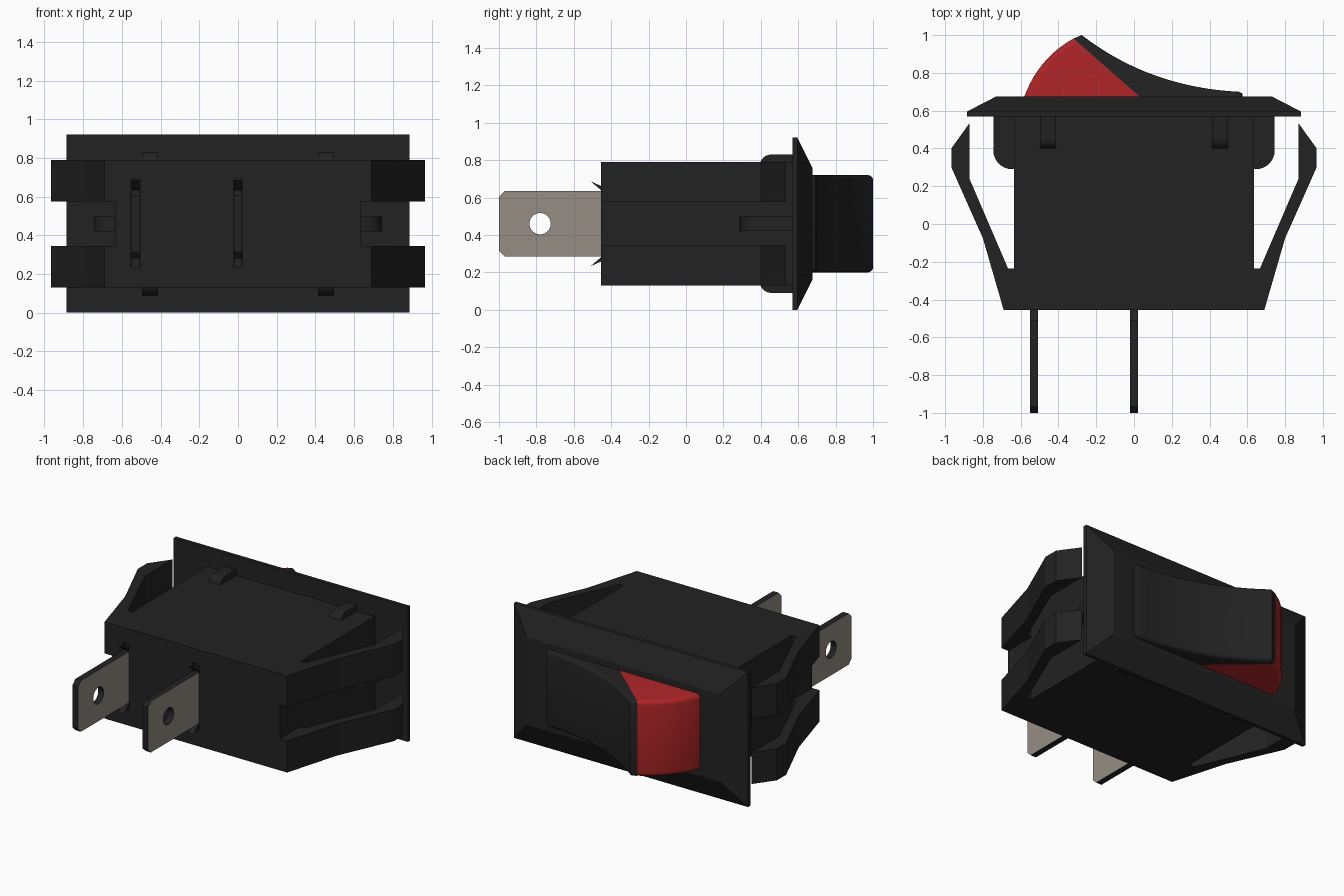
import bpy, bmesh
from math import cos, sin, pi
from mathutils import Vector

if "Cube" in bpy.data.objects:
    bpy.data.objects.remove(bpy.data.objects["Cube"])

ZC = 0.46  # mid height


def material(name, rgb):
    m = bpy.data.materials.new(name)
    m.diffuse_color = (*rgb, 1)
    m.use_nodes = True
    m.node_tree.nodes["Principled BSDF"].inputs["Base Color"].default_value = m.diffuse_color
    return m


BLACK = material("black_plastic", (0.016, 0.016, 0.016))
RED = material("red_plastic", (0.42, 0.018, 0.02))
METAL = material("terminal_metal", (0.30, 0.27, 0.23))


def prism(name, pts, axis, lo, hi, mat=BLACK, round_pts=(), width=0.03):
    """Extrude a profile along x (y,z points) or z (x,y points); round the cap edges along round_pts."""
    place = (lambda p, t: (t, p[0], p[1])) if axis == 'x' else (lambda p, t: (p[0], p[1], t))
    bm = bmesh.new()
    a = [bm.verts.new(place(p, lo)) for p in pts]
    b = [bm.verts.new(place(p, hi)) for p in pts]
    n = len(pts)
    bm.faces.new(a)
    bm.faces.new(b[::-1])
    for i in range(n):
        bm.faces.new((a[i], a[(i + 1) % n], b[(i + 1) % n], b[i]))
    bmesh.ops.recalc_face_normals(bm, faces=bm.faces)
    if round_pts:
        edges = [bm.edges.get((ring[i], ring[i + 1])) for ring in (a, b) for i in round_pts]
        bmesh.ops.bevel(bm, geom=edges, offset=width, segments=4, profile=0.5,
                        affect='EDGES', clamp_overlap=True)
    return finish(name, bm, mat)


def finish(name, bm, mat):
    me = bpy.data.meshes.new(name)
    bm.to_mesh(me)
    bm.free()
    ob = bpy.data.objects.new(name, me)
    bpy.context.collection.objects.link(ob)
    me.materials.append(mat)
    return ob


def activate(ob):
    bpy.ops.object.select_all(action='DESELECT')
    ob.select_set(True)
    bpy.context.view_layer.objects.active = ob


def smooth(ob):
    activate(ob)
    bpy.ops.object.shade_smooth_by_angle(angle=pi / 6)


def cut(ob, cutter):
    cutter.hide_render = True
    mod = ob.modifiers.new("cut", 'BOOLEAN')
    mod.object = cutter
    mod.solver = 'EXACT'
    activate(ob)
    bpy.ops.object.modifier_apply(modifier=mod.name)
    bpy.data.objects.remove(cutter)


def rect(x0, x1, y0, y1):
    return [(x0, y0), (x1, y0), (x1, y1), (x0, y1)]


def arc(cx, cy, r, a0, a1, n):
    return [(cx + r * cos(a0 + (a1 - a0) * i / n), cy + r * sin(a0 + (a1 - a0) * i / n))
            for i in range(n + 1)]


# Housing
body = prism("housing", rect(-0.635, 0.635, -0.455, 0.58), 'z', 0.13, 0.79)

# Bezel plate with sloping edges
bm = bmesh.new()
rings = [[bm.verts.new((sx * hx, y, ZC + sz * hz)) for sx, sz in ((-1, -1), (1, -1), (1, 1), (-1, 1))]
         for hx, hz, y in ((0.885, 0.46, 0.57), (0.885, 0.46, 0.595), (0.73, 0.30, 0.675))]
bm.faces.new(rings[0])
bm.faces.new(rings[-1])
for r0, r1 in zip(rings, rings[1:]):
    for i in range(4):
        bm.faces.new((r0[i], r0[(i + 1) % 4], r1[(i + 1) % 4], r1[i]))
bmesh.ops.recalc_face_normals(bm, faces=bm.faces)
finish("bezel", bm, BLACK)

# Snap arms, two per side, and a rounded locating rib between them
arm = [(0.62, -0.455), (0.69, -0.455), (0.80, -0.075), (0.967, 0.30), (0.967, 0.40),
       (0.87, 0.535), (0.87, 0.237), (0.667, -0.235), (0.62, -0.235)]
rib = [(0.6, 0.58), (0.745, 0.58)] + arc(0.645, 0.39, 0.10, 0, -pi / 2, 8) + [(0.6, 0.29)]
for side, s in (("left", -1), ("right", 1)):
    for level, z0 in (("lower", 0.13), ("upper", 0.575)):
        prism(f"{side}_{level}_snap_arm", [(s * x, y) for x, y in arm], 'z', z0, z0 + 0.215)
    smooth(prism(f"{side}_rib", [(s * x, y) for x, y in rib], 'z', 0.42, 0.50))

# Small rounded bumps on the top and bottom of the housing
bump = [(0.58, 0.30), (0.58, 0.37)] + arc(0.455, 0.31, 0.06, pi / 2, pi, 6) + [(0.395, 0.30)]
for side, s in (("left", -1), ("right", 1)):
    for level, t in (("bottom", -1), ("top", 1)):
        smooth(prism(f"{side}_{level}_bump", [(y, ZC + t * z) for y, z in bump], 'x',
                     s * 0.455 - 0.042, s * 0.455 + 0.042))

# Spade terminals with hole, barbs and slots in the housing
blade = [(-0.40, 0.285), (-0.97, 0.285), (-1.0, 0.315), (-1.0, 0.605), (-0.97, 0.635), (-0.40, 0.635)]
barb = [(-0.42, 0.635), (-0.455, 0.64), (-0.51, 0.687), (-0.455, 0.662), (-0.42, 0.655)]
for side, x in (("outer", -0.529), ("centre", 0.0)):
    cut(body, prism("slot_cutter", [(-0.5, 0.235), (-0.42, 0.235), (-0.42, 0.69), (-0.5, 0.69)],
                    'x', x - 0.024, x + 0.024))
    term = prism(f"{side}_terminal", blade, 'x', x - 0.021, x + 0.021)
    cut(term, prism("hole_cutter", arc(-0.78, ZC, 0.057, 0, 2 * pi * 31 / 32, 31),
                    'x', x - 0.1, x + 0.1))
    term.data.materials.clear()
    term.data.materials.append(BLACK)
    term.data.materials.append(METAL)
    for p in term.data.polygons:
        p.material_index = 1 if abs(p.normal.x) > 0.9 else 0
    for level, t in (("lower", -1), ("upper", 1)):
        prism(f"{side}_{level}_barb", [(y, ZC + t * (z - ZC)) for y, z in barb], 'x',
              x - 0.021, x + 0.021)


def bezier(p0, p1, p2, p3, n):
    p = [Vector(q) for q in (p0, p1, p2, p3)]
    out = []
    for i in range(n + 1):
        t = i / n
        v = p[0] * (1 - t)**3 + p[1] * 3 * t * (1 - t)**2 + p[2] * 3 * t * t * (1 - t) + p[3] * t**3
        out.append((v.x, v.y))
    return out


# Rocker: black concave cap and red raised end
cap = [(-0.32, 0.982)] + bezier((-0.277, 1.0), (-0.03, 0.81), (0.25, 0.715), (0.555, 0.70), 16)
cap += [(0.575, 0.69), (0.575, 0.62), (0.092, 0.62)]
smooth(prism("rocker_cap", cap, 'z', 0.20, 0.72, BLACK, range(0, len(cap) - 2), 0.025))

end = [(-0.59, 0.62)] + bezier((-0.58, 0.675), (-0.535, 0.80), (-0.45, 0.91), (-0.32, 0.982), 10)
end += [(0.092, 0.62)]
smooth(prism("rocker_red_end", end, 'z', 0.20, 0.72, RED, range(0, len(end) - 2), 0.03))
